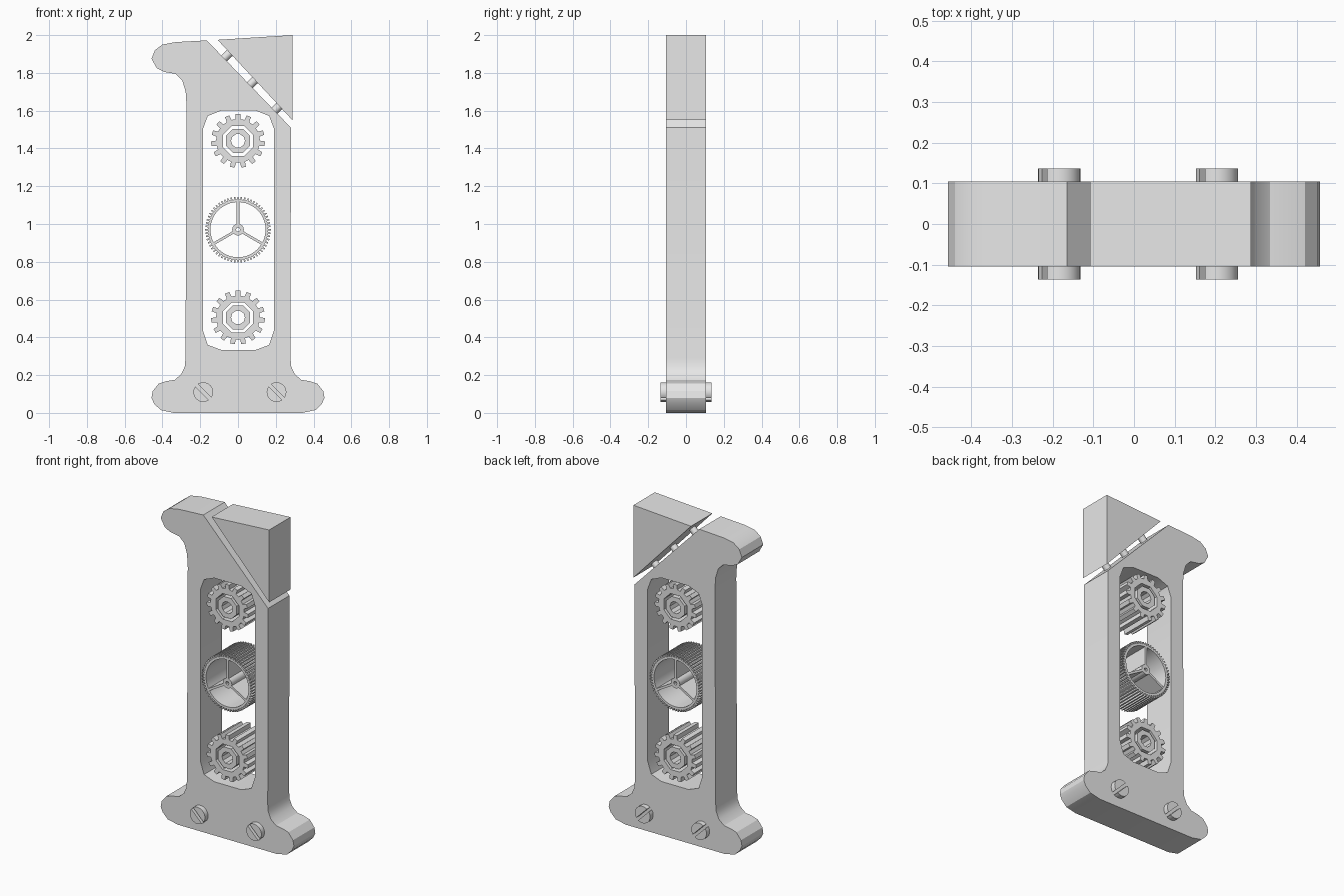
import bpy, bmesh
from math import sin, cos, radians, pi, asin
from mathutils import Matrix

cube = bpy.data.objects.get("Cube")
if cube:
    bpy.data.objects.remove(cube)

grey = bpy.data.materials.new("plain grey")
grey.use_nodes = True
grey.diffuse_color = (0.8, 0.8, 0.8, 1)
grey.node_tree.nodes["Principled BSDF"].inputs["Base Color"].default_value = (0.8, 0.8, 0.8, 1)

DEPTH = 0.105  # half thickness of the body


def finish(mesh, name):
    ob = bpy.data.objects.new(name, mesh)
    bpy.context.collection.objects.link(ob)
    mesh.materials.clear()
    mesh.materials.append(grey)
    bpy.ops.object.select_all(action='DESELECT')
    ob.select_set(True)
    bpy.context.view_layer.objects.active = ob
    bpy.ops.object.shade_smooth_by_angle(angle=radians(28))
    return ob


def plate(name, loops, half=DEPTH, at=(0, 0)):
    """Fill x-z outlines (inner loops become holes) and thicken along y."""
    curve = bpy.data.curves.new(name + " outline", 'CURVE')
    curve.dimensions = '2D'
    curve.fill_mode = 'BOTH'
    curve.extrude = half
    for pts in loops:
        spline = curve.splines.new('POLY')
        spline.points.add(len(pts) - 1)
        spline.use_cyclic_u = True
        for p, (x, z) in zip(spline.points, pts):
            p.co = (x + at[0], z + at[1], 0, 1)
    temp = bpy.data.objects.new(name + " temp", curve)
    bpy.context.collection.objects.link(temp)
    bpy.context.view_layer.update()
    graph = bpy.context.evaluated_depsgraph_get()
    mesh = bpy.data.meshes.new_from_object(temp.evaluated_get(graph))
    bpy.data.objects.remove(temp)
    bpy.data.curves.remove(curve)
    bm = bmesh.new()
    bm.from_mesh(mesh)
    bmesh.ops.remove_doubles(bm, verts=bm.verts, dist=1e-5)
    bmesh.ops.rotate(bm, verts=bm.verts, matrix=Matrix.Rotation(pi / 2, 3, 'X'))
    bmesh.ops.recalc_face_normals(bm, faces=bm.faces)
    bm.to_mesh(mesh)
    bm.free()
    mesh.name = name
    return finish(mesh, name)


def ring(r, n, start=0.0):
    return [(r * cos(start + 2 * pi * i / n), r * sin(start + 2 * pi * i / n)) for i in range(n)]


def toothed(root, tip, n):
    """Gear outline with slightly tapered teeth, one tooth pointing up."""
    pts = []
    for i in range(n):
        for f, r in ((-0.28, root), (-0.2, tip), (0.2, tip), (0.28, root)):
            a = pi / 2 + 2 * pi * (i + f) / n
            pts.append((r * cos(a), r * sin(a)))
    return pts


# Body: flared foot, straight column, hooked head and a diagonal cut
foot = [(0.34, 0), (0.41, 0.015), (0.445, 0.05), (0.458, 0.08), (0.452, 0.115),
        (0.42, 0.155), (0.38, 0.168), (0.335, 0.175), (0.3, 0.205), (0.282, 0.245), (0.278, 0.29)]
head = [(0.28, 1.51), (-0.165, 1.972), (-0.33, 1.963), (-0.4, 1.95), (-0.44, 1.92),
        (-0.458, 1.875), (-0.43, 1.825), (-0.39, 1.805), (-0.33, 1.795), (-0.295, 1.76),
        (-0.277, 1.7), (-0.272, 1.62)]
left_foot = [(-x, z) for x, z in reversed(foot)]
window = [(-0.185, 0.435), (-0.16, 0.36), (-0.09, 0.334), (0.095, 0.334), (0.165, 0.36), (0.19, 0.435),
          (0.19, 1.505), (0.165, 1.572), (0.095, 1.6), (-0.09, 1.6), (-0.16, 1.572), (-0.185, 1.505)]
plate("body", [foot + head + left_foot, window])

# Detached corner wedge
plate("corner_wedge", [[(-0.108, 1.975), (0.288, 1.55), (0.288, 2.0)]])

# Small pins bridging the diagonal cut
for i, (x, z) in enumerate([(-0.058, 1.892), (0.078, 1.75), (0.208, 1.614)]):
    bm = bmesh.new()
    bmesh.ops.create_cone(bm, cap_ends=True, segments=16, radius1=0.022, radius2=0.022, depth=0.07,
                          matrix=Matrix.Translation((x, 0, z)) @ Matrix.Rotation(radians(46), 4, 'Y'))
    pin = bpy.data.meshes.new("wedge_pin")
    bm.to_mesh(pin)
    bm.free()
    finish(pin, f"wedge_pin_{i + 1}")

# Two small gears, each a toothed rim around a loose hub
for name, z in (("upper", 1.44), ("lower", 0.505)):
    plate(name + "_gear_rim", [toothed(0.116, 0.143, 15), ring(0.086, 8, pi / 8)], at=(0, z))
    plate(name + "_gear_hub", [ring(0.069, 8, pi / 8), ring(0.037, 10)], at=(0, z))

# Large fine-toothed wheel with three spokes
WHEEL = (0, 0.97)
plate("wheel_rim", [toothed(0.16, 0.174, 60), ring(0.146, 48)], at=WHEEL)
plate("wheel_hub", [ring(0.031, 16), ring(0.011, 8)], at=WHEEL)
for i in range(3):
    a = pi / 2 + i * 2 * pi / 3
    corners = [(0.028, -0.007), (0.149, -0.007), (0.149, 0.007), (0.028, 0.007)]
    plate(f"wheel_spoke_{i + 1}",
          [[(u * cos(a) - v * sin(a), u * sin(a) + v * cos(a)) for u, v in corners]], at=WHEEL)

# Slotted screws, each two half discs passing through the foot
R = 0.052
gap = asin(0.009 / R)
for name, x in (("right", -0.184), ("left", 0.204)):
    for half, start in (("upper", -pi / 4), ("lower", 3 * pi / 4)):
        arc = [start + gap + (pi - 2 * gap) * i / 14 for i in range(15)]
        plate(f"{name}_screw_{half}_half", [[(R * cos(a), R * sin(a)) for a in arc]],
              half=0.136, at=(x, 0.11))
